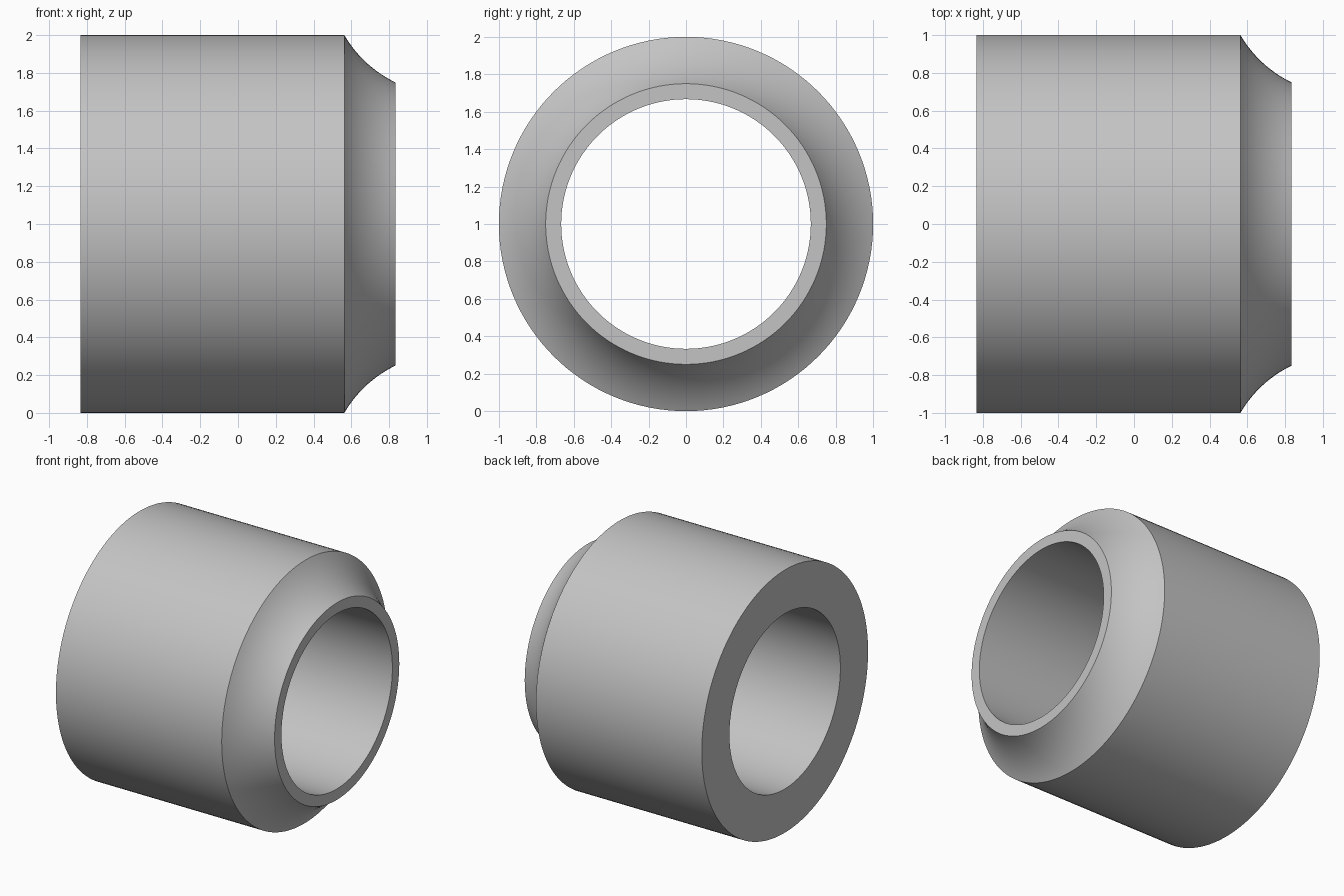
import bpy
import bmesh
import math
from mathutils import Vector

cube = bpy.data.objects.get("Cube")
if cube:
    bpy.data.objects.remove(cube, do_unlink=True)

SEGMENTS = 128
HALF_LENGTH = 0.833
OUTER, BORE, LIP = 1.0, 0.667, 0.75
SHOULDER_X = 0.563
FLARE_RADIUS = 0.63


def concave_arc(start, end, radius, steps):
    """Points on a hollow arc between two (x, radius) points."""
    a, b = Vector(start), Vector(end)
    chord = b - a
    normal = Vector((-chord.y, chord.x)).normalized()
    centre = (a + b) / 2 + normal * math.sqrt(radius ** 2 - (chord.length / 2) ** 2)
    t0 = math.atan2(a.y - centre.y, a.x - centre.x)
    t1 = math.atan2(b.y - centre.y, b.x - centre.x)
    return [(centre.x + radius * math.cos(t0 + (t1 - t0) * i / steps),
             centre.y + radius * math.sin(t0 + (t1 - t0) * i / steps))
            for i in range(steps + 1)]


# Closed section of the sleeve: bore, back face, outer wall, hollow flare, lip
profile = [(HALF_LENGTH, BORE), (-HALF_LENGTH, BORE), (-HALF_LENGTH, OUTER)]
profile += concave_arc((SHOULDER_X, OUTER), (HALF_LENGTH, LIP), FLARE_RADIUS, 16)

# Turn the section around the x axis
bm = bmesh.new()
rings = []
for s in range(SEGMENTS):
    angle = 2 * math.pi * s / SEGMENTS
    rings.append([bm.verts.new((x, r * math.cos(angle), 1 + r * math.sin(angle)))
                  for x, r in profile])
for s in range(SEGMENTS):
    here, after = rings[s], rings[(s + 1) % SEGMENTS]
    for i in range(len(profile)):
        j = (i + 1) % len(profile)
        bm.faces.new((here[i], here[j], after[j], after[i]))
bmesh.ops.recalc_face_normals(bm, faces=bm.faces)
mesh = bpy.data.meshes.new("sleeve")
bm.to_mesh(mesh)
bm.free()

sleeve = bpy.data.objects.new("sleeve", mesh)
bpy.context.collection.objects.link(sleeve)

# Plain grey metal
grey = bpy.data.materials.new("grey")
grey.use_nodes = True
colour = (0.55, 0.55, 0.55, 1)
grey.diffuse_color = colour
for node in grey.node_tree.nodes:
    if node.type == 'BSDF_PRINCIPLED':
        node.inputs["Base Color"].default_value = colour
mesh.materials.append(grey)

# Smooth walls with crisp rims
bpy.ops.object.select_all(action='DESELECT')
sleeve.select_set(True)
bpy.context.view_layer.objects.active = sleeve
bpy.ops.object.shade_smooth_by_angle(angle=math.radians(30))
